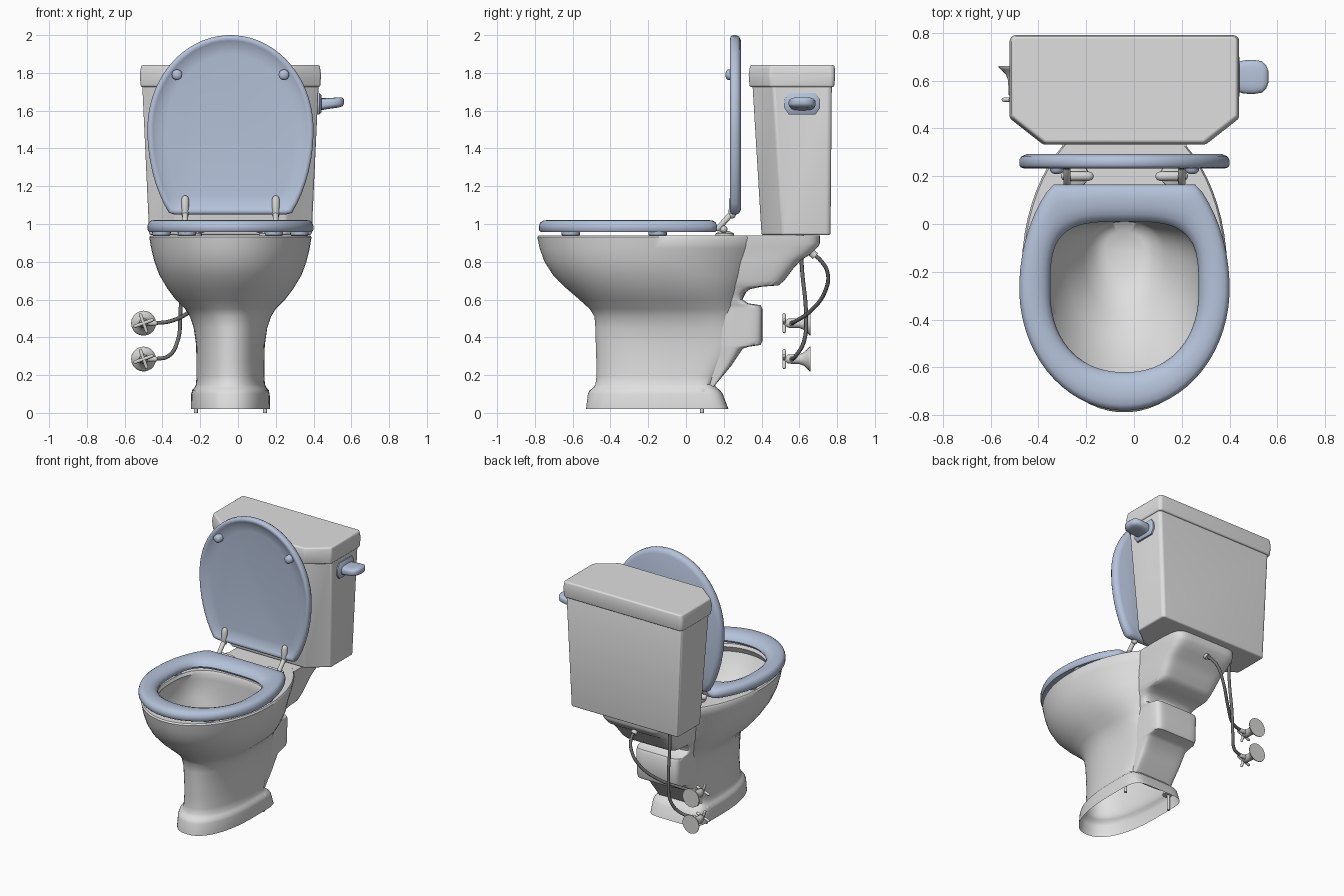
import bpy, bmesh, math
from mathutils import Vector

XC = -0.04  # centre line of the toilet body


def material(name, rgb):
    m = bpy.data.materials.new(name)
    m.diffuse_color = (*rgb, 1)
    return m


CERAMIC = material("white ceramic", (0.74, 0.74, 0.74))
BLUE = material("pale blue plastic", (0.46, 0.54, 0.70))
METAL = material("light metal", (0.68, 0.68, 0.66))
HOSE = material("dark hose", (0.16, 0.16, 0.16))


def ring(yf, yb, ym, w, pf=2.0, pb=2.0, n=64, clip=9.0):
    """Egg outline: front and back halves are separate superellipses, back cut flat at clip."""
    pts = []
    for i in range(n):
        a = 2 * math.pi * (i + 0.5) / n
        c, s = math.cos(a), math.sin(a)
        p = pf if s < 0 else pb
        d = yb - ym if s > 0 else ym - yf
        pts.append((XC + math.copysign(w * abs(c) ** (2 / p), c),
                    min(clip, ym + math.copysign(d * abs(s) ** (2 / p), s))))
    return pts


def at_z(pts, z):
    return [(x, y, z) for x, y in pts]


def loft(name, rings, mat, start=True, end=True, closed=False, bevel=0):
    bm = bmesh.new()
    vs = [[bm.verts.new(p) for p in r] for r in rings]
    n = len(vs[0])
    for k in range(len(vs) if closed else len(vs) - 1):
        a, b = vs[k], vs[(k + 1) % len(vs)]
        for i in range(n):
            j = (i + 1) % n
            bm.faces.new((a[i], a[j], b[j], b[i]))
    if not closed and start:
        bm.faces.new(vs[0][::-1])
    if not closed and end:
        bm.faces.new(vs[-1])
    bmesh.ops.recalc_face_normals(bm, faces=bm.faces)
    me = bpy.data.meshes.new(name)
    bm.to_mesh(me)
    bm.free()
    ob = bpy.data.objects.new(name, me)
    bpy.context.collection.objects.link(ob)
    me.materials.append(mat)
    if bevel:
        m = ob.modifiers.new("bevel", 'BEVEL')
        m.width, m.segments, m.angle_limit = bevel, 4, math.radians(25)
    return ob


def tube(name, stations, mat, n=20):
    """Round solid through (point, radius) stations along a straight axis."""
    pts = [(Vector(p), r) for p, r in stations]
    q = (pts[-1][0] - pts[0][0]).to_track_quat('Z', 'Y')
    return loft(name, [[p + q @ Vector((r * math.cos(2 * math.pi * i / n),
                                        r * math.sin(2 * math.pi * i / n), 0))
                        for i in range(n)] for p, r in pts], mat)


def capsule(name, a, b, r, mat):
    a, b = Vector(a), Vector(b)
    d = (b - a).normalized() * r
    return tube(name, [(a, r * 0.3), (a + d * 0.3, r * 0.75), (a + d, r),
                       (b - d, r), (b - d * 0.3, r * 0.75), (b, r * 0.3)], mat)


# Bowl and pedestal: outside going up, then the inside of the bowl going down
outer = [  # z, front y, back y, widest y, half width, front power, back power
    (0.02, -0.53, 0.225, -0.05, 0.21, 2.3, 6), (0.10, -0.52, 0.195, -0.05, 0.208, 2.3, 6),
    (0.12, -0.51, 0.18, -0.05, 0.202, 2.3, 6), (0.132, -0.493, 0.165, -0.05, 0.192, 2.3, 6),
    (0.15, -0.48, 0.15, -0.05, 0.183, 2.2, 5), (0.19, -0.475, 0.17, -0.05, 0.18, 2.2, 5),
    (0.27, -0.475, 0.22, -0.05, 0.18, 2.1, 5), (0.36, -0.478, 0.27, -0.06, 0.182, 2.1, 5),
    (0.45, -0.48, 0.28, -0.08, 0.195, 2, 4), (0.51, -0.485, 0.28, -0.10, 0.215, 2, 3.5),
    (0.55, -0.51, 0.29, -0.13, 0.24, 2, 3.2), (0.60, -0.565, 0.30, -0.16, 0.29, 2, 2.8),
    (0.66, -0.635, 0.33, -0.18, 0.335, 2, 2.5), (0.73, -0.705, 0.37, -0.19, 0.377, 2, 2.2),
    (0.80, -0.75, 0.41, -0.20, 0.403, 2, 2), (0.87, -0.775, 0.44, -0.20, 0.42, 2, 2),
    (0.93, -0.788, 0.46, -0.20, 0.43, 2, 2), (0.94, -0.78, 0.455, -0.20, 0.422, 2, 2)]
inner = [
    (0.94, -0.66, 0.04, -0.27, 0.33, 2.1, 3), (0.92, -0.65, 0.03, -0.27, 0.32, 2.1, 3),
    (0.88, -0.67, 0.03, -0.27, 0.34, 2.1, 3), (0.76, -0.61, 0.025, -0.25, 0.30, 2, 2.8),
    (0.64, -0.49, 0.02, -0.20, 0.235, 2, 2.6), (0.55, -0.38, 0.015, -0.15, 0.17, 2, 2.5),
    (0.48, -0.28, 0.01, -0.12, 0.13, 2, 2.5), (0.45, -0.2, -0.03, -0.11, 0.08, 2, 2.5)]
loft("bowl_and_pedestal", [at_z(ring(*r[1:]), r[0]) for r in outer + inner],
     CERAMIC, start=False)

# Stepped trap, outlet and tank shelf behind the bowl
steps = [(0.13, 0.14, 0.155), (0.25, 0.24, 0.165), (0.34, 0.30, 0.17), (0.35, 0.33, 0.172),
         (0.36, 0.395, 0.172), (0.38, 0.405, 0.174), (0.55, 0.405, 0.18), (0.57, 0.395, 0.182),
         (0.58, 0.33, 0.188), (0.60, 0.30, 0.192), (0.63, 0.305, 0.20), (0.655, 0.34, 0.208),
         (0.668, 0.40, 0.212), (0.675, 0.49, 0.216), (0.70, 0.52, 0.222), (0.76, 0.565, 0.235),
         (0.81, 0.61, 0.242), (0.84, 0.66, 0.246), (0.88, 0.70, 0.252), (0.90, 0.71, 0.256),
         (0.938, 0.71, 0.26)]
loft("trap_and_shelf", [at_z(ring(0.07, yb, 0.13, w, 4, 9), z) for z, yb, w in steps], CERAMIC)


# Tank with chamfered front corners, and its cover
def tank_outline(w, y0, y1, z):
    half = [(w - 0.14, y0), (w, y0 + 0.11), (w, y1 - 0.015), (w - 0.015, y1)]
    return [(XC + x, y, z) for x, y in half] + [(XC - x, y, z) for x, y in half[::-1]]


loft("tank", [tank_outline(0.43, 0.40, 0.765, 0.942), tank_outline(0.467, 0.352, 0.772, 1.74)],
     CERAMIC, bevel=0.012)
loft("tank_cover", [tank_outline(0.475, 0.337, 0.785, 1.725),
                    tank_outline(0.48, 0.332, 0.79, 1.79),
                    tank_outline(0.472, 0.34, 0.786, 1.842)], CERAMIC, bevel=0.03)

# Seat ring: rounded section swept between the outer and inner outlines
out_r = ring(-0.78, 0.33, -0.27, 0.44, clip=0.165)
in_r = ring(-0.62, 0.01, -0.28, 0.31, 2.2, 3.5)
section = [(0.06, 0.958), (0.0, 0.97), (0.0, 0.99), (0.05, 1.008), (0.15, 1.018), (0.35, 1.022),
           (0.6, 1.02), (0.8, 1.01), (0.94, 0.995), (1.0, 0.975), (0.95, 0.96)]
loft("seat", [[(a[0] + (b[0] - a[0]) * t, a[1] + (b[1] - a[1]) * t, z)
               for a, b in zip(out_r, in_r)] for t, z in section], BLUE, closed=True)

# Raised lid with a shallow dish on its underside (inset, depth)
lid = [(0.10, 0.256), (0.05, 0.250), (0.03, 0.238), (0.018, 0.233), (0.006, 0.237), (0.0, 0.246),
       (0.0, 0.268), (0.008, 0.282), (0.03, 0.292)]
loft("lid", [[(x, d, -y) for x, y in ring(-2.0 + e, -0.844 - e, -1.5, 0.44 - e, clip=-1.05 - e)]
             for e, d in lid], BLUE)

for side, s in (("left", -1), ("right", 1)):
    # Bumpers under the seat and on the lid
    for k, (x, y) in enumerate(((0.23, -0.61), (0.365, -0.15))):
        p = (XC + s * x, y)
        tube(f"seat_bumper_{side}_{k}", [((*p, 0.934), 0.035), ((*p, 0.942), 0.048),
                                         ((*p, 0.965), 0.05)], BLUE)
    p = (XC + s * 0.283, 1.79)
    tube(f"lid_bumper_{side}", [((p[0], y, p[1]), r) for y, r in
                                ((0.265, 0.028), (0.222, 0.028), (0.213, 0.02), (0.209, 0.008))], BLUE)
    # Hinges
    hx = XC + s * 0.24
    x0 = XC + s * 0.2
    tube(f"hinge_foot_{side}", [((x0, 0.205, 0.935), 0.05), ((x0, 0.205, 0.95), 0.048),
                                ((x0, 0.205, 0.962), 0.025)], METAL)
    capsule(f"hinge_pin_{side}", (XC + s * 0.13, 0.20, 0.972), (XC + s * 0.265, 0.20, 0.972), 0.02, METAL)
    capsule(f"hinge_link_{side}", (hx, 0.16, 0.965), (hx, 0.245, 1.06), 0.015, METAL)
    capsule(f"hinge_arm_{side}", (hx, 0.244, 1.03), (hx, 0.25, 1.15), 0.02, METAL)
    # Floor bolts
    bx = XC + s * 0.183
    tube(f"floor_bolt_{side}", [((bx, 0.085, 0), 0.01), ((bx, 0.085, 0.125), 0.01)], METAL)
    tube(f"bolt_cap_{side}", [((bx - s * 0.01, 0.085, 0.11), 0.032), ((bx - s * 0.01, 0.085, 0.122), 0.03),
                              ((bx - s * 0.01, 0.085, 0.134), 0.012)], METAL)


# Flush lever: octagonal plate and rounded paddle
def plate(x, hy, hz):
    return [(x, 0.615 + hy * a, 1.637 + hz * b) for a, b in
            ((-1, -.4), (-.75, -1), (.75, -1), (1, -.4), (1, .4), (.75, 1), (-.75, 1), (-1, .4))]


def soft(v):
    return math.copysign(abs(v) ** 0.6, v)


loft("lever_plate", [plate(0.405, 0.095, 0.056), plate(0.432, 0.095, 0.056), plate(0.442, 0.08, 0.044)], BLUE)
paddle = [(0.425, 0.06, 0.034, 1.632), (0.46, 0.070, 0.030, 1.636), (0.50, 0.072, 0.028, 1.640),
          (0.535, 0.066, 0.027, 1.644), (0.553, 0.048, 0.023, 1.646), (0.562, 0.025, 0.012, 1.647)]
loft("flush_lever", [[(x, 0.615 + a * soft(math.cos((t + 0.5) * math.pi / 12)),
                       z + b * soft(math.sin((t + 0.5) * math.pi / 12)))
                      for t in range(24)] for x, a, b, z in paddle], BLUE)

# Wall valves with cross handles
VX = -0.50
for name, z in (("upper", 0.475), ("lower", 0.285)):
    tube(f"{name}_valve", [((VX, y, z), r) for y, r in
                           ((0.515, 0.014), (0.53, 0.016), (0.54, 0.024), (0.58, 0.026), (0.60, 0.026),
                            (0.625, 0.036), (0.645, 0.055), (0.655, 0.066), (0.66, 0.066))], METAL)
    for k, a in enumerate((20, 110)):
        d = Vector((math.cos(math.radians(a)), 0, math.sin(math.radians(a)))) * 0.056
        c = Vector((VX, 0.52, z))
        capsule(f"{name}_handle_{k}", c - d, c + d, 0.009, METAL)
    capsule(f"{name}_valve_outlet", (VX, 0.56, z), (VX + 0.075, 0.56, z), 0.014, METAL)


# Water hoses
def hose(name, pts):
    cu = bpy.data.curves.new(name, 'CURVE')
    cu.dimensions = '3D'
    cu.bevel_depth, cu.bevel_resolution, cu.resolution_u = 0.0105, 3, 10
    sp = cu.splines.new('BEZIER')
    sp.bezier_points.add(len(pts) - 1)
    for b, p in zip(sp.bezier_points, pts):
        b.co = p
        b.handle_left_type = b.handle_right_type = 'AUTO'
    cu.materials.append(HOSE)
    bpy.context.collection.objects.link(bpy.data.objects.new(name, cu))


hose("shelf_hose", [(-0.44, 0.56, 0.475), (-0.36, 0.58, 0.485), (-0.25, 0.66, 0.54), (-0.15, 0.735, 0.64),
                    (-0.09, 0.75, 0.74), (-0.06, 0.71, 0.81), (-0.06, 0.66, 0.85)])
hose("tank_hose", [(-0.44, 0.56, 0.285), (-0.37, 0.58, 0.30), (-0.32, 0.625, 0.38), (-0.305, 0.635, 0.53),
                   (-0.30, 0.615, 0.75), (-0.30, 0.605, 0.95)])
tube("shelf_hose_nut", [((-0.06, 0.685, 0.83), 0.02), ((-0.06, 0.65, 0.86), 0.02)], METAL)
tube("tank_hose_nut", [((-0.30, 0.605, 0.91), 0.02), ((-0.30, 0.605, 0.95), 0.02)], METAL)

# Smooth shading, keeping hard edges
for ob in bpy.data.objects:
    if ob.type == 'MESH':
        ob.select_set(True)
        bpy.context.view_layer.objects.active = ob
bpy.ops.object.shade_smooth_by_angle(angle=math.radians(48))
